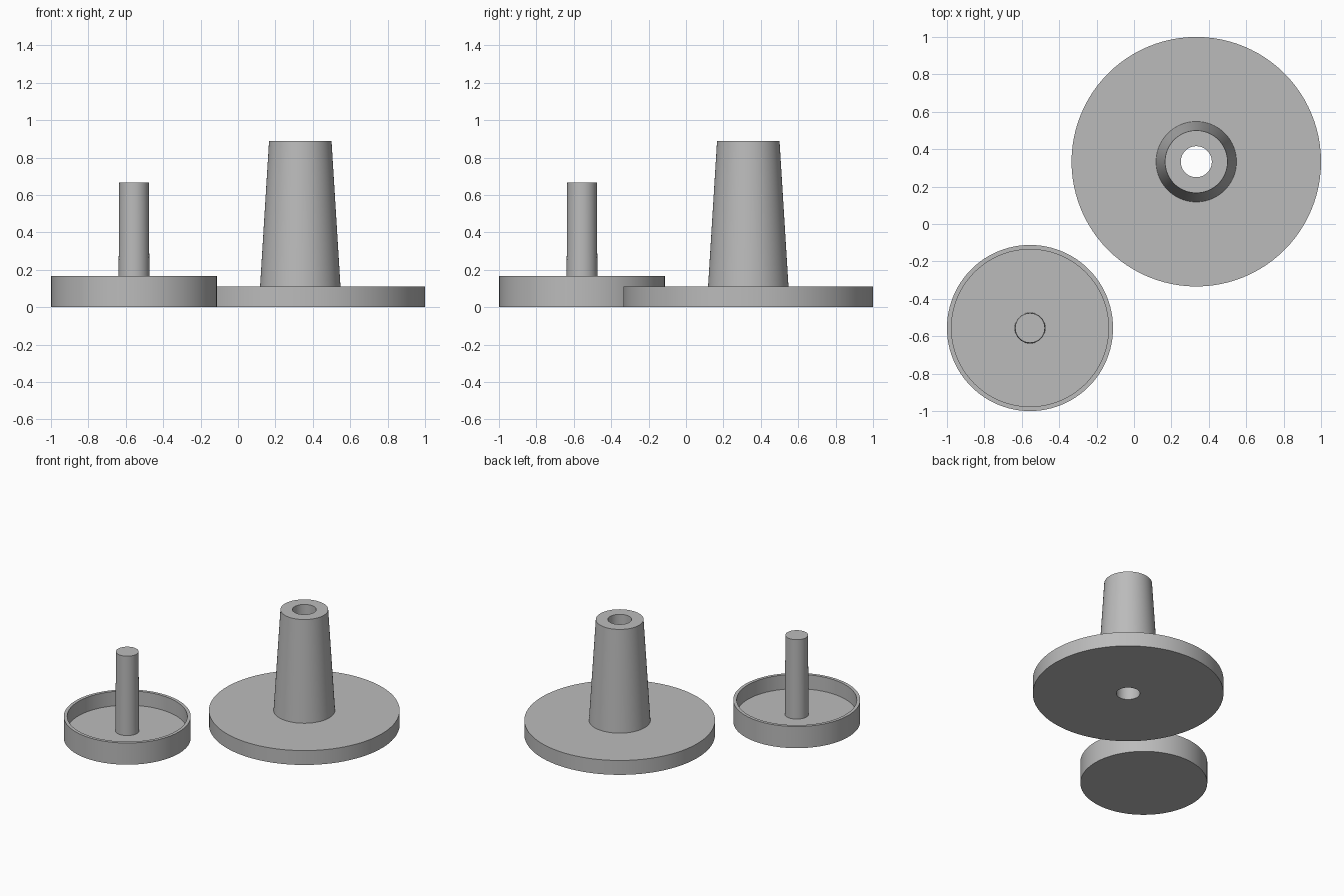
import bpy
import math
from mathutils import Matrix, Vector

cube = bpy.data.objects.get("Cube")
if cube:
    bpy.data.objects.remove(cube, do_unlink=True)

SEGMENTS = 96

grey = bpy.data.materials.new("plain grey")
grey.use_nodes = True
colour = (0.5, 0.5, 0.5, 1)
grey.diffuse_color = colour
grey.node_tree.nodes["Principled BSDF"].inputs["Base Color"].default_value = colour


def lathe(name, profile, centre, closed=False):
    """Revolve a (radius, height) profile about a vertical axis."""
    verts, rings = [], []
    for radius, z in profile:
        count = SEGMENTS if radius > 0 else 1
        rings.append([len(verts) + i for i in range(count)])
        for i in range(count):
            a = math.tau * i / SEGMENTS
            verts.append((radius * math.cos(a), radius * math.sin(a), z))
    pairs = list(zip(rings, rings[1:]))
    if closed:
        pairs.append((rings[-1], rings[0]))
    faces = []
    for low, high in pairs:
        for i in range(SEGMENTS):
            j = (i + 1) % SEGMENTS
            if len(low) == 1:
                faces.append((low[0], high[j], high[i]))
            elif len(high) == 1:
                faces.append((low[i], low[j], high[0]))
            else:
                faces.append((low[i], low[j], high[j], high[i]))
    mesh = bpy.data.meshes.new(name)
    mesh.from_pydata(verts, [], faces)
    mesh.materials.append(grey)
    obj = bpy.data.objects.new(name, mesh)
    obj.location = (*centre, 0)
    bpy.context.collection.objects.link(obj)
    bpy.ops.object.select_all(action="DESELECT")
    obj.select_set(True)
    bpy.context.view_layer.objects.active = obj
    bpy.ops.object.shade_smooth_by_angle(angle=math.radians(30))
    return obj


# Wide flange with a tapered hub and a through bore
lathe("flanged_hub",
      [(0.083, 0), (0.667, 0), (0.667, 0.111), (0.215, 0.111),
       (0.167, 0.889), (0.083, 0.889)],
      (0.333, 0.333), closed=True)

# Shallow cup with a slim central pin
lathe("cup_with_pin",
      [(0, 0), (0.444, 0), (0.444, 0.167), (0.42, 0.167), (0.42, 0.056),
       (0.083, 0.056), (0.079, 0.667), (0, 0.667)],
      (-0.556, -0.556))
